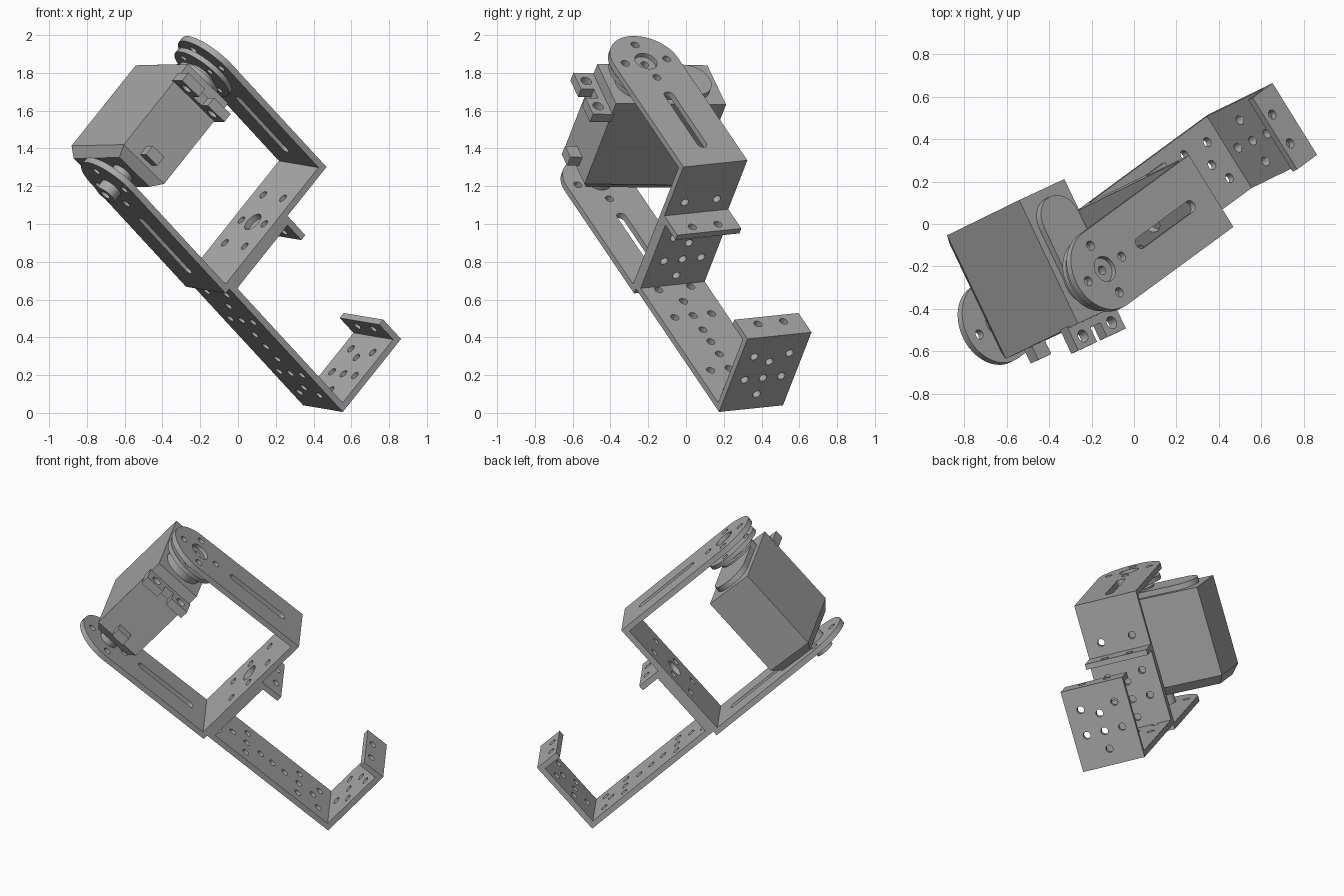
import bpy, math
from mathutils import Matrix, Vector

if "Cube" in bpy.data.objects:
    bpy.data.objects.remove(bpy.data.objects["Cube"])

grey = bpy.data.materials.new("metal grey")
grey.diffuse_color = (0.40, 0.40, 0.40, 1)
grey.use_nodes = True
grey.node_tree.nodes["Principled BSDF"].inputs["Base Color"].default_value = grey.diffuse_color

# Tilted frame: U along the arms, N along the hinge axis, W across the plates
U = Vector((-0.607, -0.445, 0.658)).normalized()
W = Vector((-0.524, 0.848, 0.087))
W = (W - U * W.dot(U)).normalized()
N = W.cross(U)
O = Vector((0.555, 0.175, 0.005))
T = 0.035          # sheet thickness
WID = 0.40         # sheet width
MID = WID / 2


def frame(x, y, u=0, n=0, w=0):
    m = Matrix((x, y, x.cross(y))).transposed().to_4x4()
    m.translation = O + U * u + N * n + W * w
    return m


def circle(x, y, r, n=20):
    return [(x + r * math.cos(2 * math.pi * i / n), y + r * math.sin(2 * math.pi * i / n)) for i in range(n)]


def rect(x0, y0, x1, y1):
    return [(x0, y0), (x1, y0), (x1, y1), (x0, y1)]


def stadium(x0, x1, y, r, n=14):
    a = [math.pi * i / n - math.pi / 2 for i in range(n + 1)]
    right = [(x1 + r * math.cos(t), y + r * math.sin(t)) for t in a]
    return right + [(x0 - r * math.cos(t), y - r * math.sin(t)) for t in a]


def sheet(name, matrix, loops, thick):
    """Filled outline (first loop) with holes (other loops), centred on its plane."""
    cu = bpy.data.curves.new(name, 'CURVE')
    cu.dimensions, cu.fill_mode, cu.extrude = '2D', 'BOTH', thick / 2
    for loop in loops:
        sp = cu.splines.new('POLY')
        sp.points.add(len(loop) - 1)
        for p, (x, y) in zip(sp.points, loop):
            p.co = (x, y, 0, 1)
        sp.use_cyclic_u = True
    tmp = bpy.data.objects.new(name + "_outline", cu)
    bpy.context.collection.objects.link(tmp)
    bpy.context.view_layer.update()
    me = bpy.data.meshes.new_from_object(tmp.evaluated_get(bpy.context.evaluated_depsgraph_get()))
    bpy.data.objects.remove(tmp)
    me.name = name
    me.materials.clear()
    me.materials.append(grey)
    ob = bpy.data.objects.new(name, me)
    ob.matrix_world = matrix
    bpy.context.collection.objects.link(ob)
    for p in me.polygons:
        p.use_smooth = False
    return ob


def holes(points, r=0.023):
    return [circle(x, y, r, 16) for x, y in points]


def cross(c, pitch=0.115):
    return [(c, MID), (c + pitch, MID), (c - pitch, MID), (c, MID + pitch), (c, MID - pitch)]


def pair(x, d=0.1):
    return [(x, MID - d), (x, MID + d)]


# ---- lower lipped bracket ----
L, H, LIP = 0.99, 0.517, 0.155
sheet("long_plate", frame(U, W, 0, T / 2),
      [rect(0, 0, L, WID)] + holes(cross(0.285) + cross(0.71) + pair(0.12) + pair(0.93) + [(0.5, MID)]), T)
for end, u, s in (("lower", 0, 1), ("upper", L, -1)):
    sheet(end + "_flange", frame(N, W, u + s * T / 2),
          [rect(0, 0, H, WID)] + holes(cross(0.217) + pair(0.38, 0.11)), T)
    sheet(end + "_lip", frame(U * s, W, u, H - T / 2),
          [rect(0, 0, LIP, WID)] + holes(pair(0.105, 0.08)), T)

# ---- upper fork bracket ----
N0, N1, HUB = -0.032, 0.863, 1.815
sheet("fork_base", frame(N, W, L + T / 2),
      [rect(N0, 0, N1, WID), circle(0.42, MID, 0.055, 24)]
      + holes(pair(0.60) + pair(0.42, 0.115) + pair(0.26)), T)
arm = [(L, 0)] + [(HUB + MID * math.sin(t), MID - MID * math.cos(t))
                  for t in (math.pi * i / 28 for i in range(29))] + [(L, WID)]
R = 0.13
ring = [(HUB + R, MID), (HUB - R, MID), (HUB, MID + R), (HUB, MID - R)]
for name, n in (("lower_arm", N0 + T / 2), ("upper_arm", N1 - T / 2)):
    sheet(name, frame(U, W, 0, n),
          [arm, stadium(1.15, 1.54, MID, 0.028), circle(HUB, MID, 0.062, 24)] + holes(ring), T)

# ---- servo, turned slightly about the hinge axis ----
ang = math.radians(8.5)
E1 = W * math.cos(ang) - U * math.sin(ang)
E2 = N.cross(E1)
A0, A1, B = -0.178, 0.467, 0.157


def layer(name, loops, n0, n1):
    return sheet(name, frame(E1, E2, HUB * 1.0, (n0 + n1) / 2, MID), loops, n1 - n0)


def loft(name, rings):
    k = len(rings[0][0])
    verts = [(x, y, z) for loop, z in rings for x, y in loop]
    faces = [tuple(reversed(range(k))), tuple(range(len(verts) - k, len(verts)))]
    for r in range(len(rings) - 1):
        for i in range(k):
            j = (i + 1) % k
            faces.append((r * k + i, r * k + j, (r + 1) * k + j, (r + 1) * k + i))
    me = bpy.data.meshes.new(name)
    me.from_pydata(verts, [], faces)
    me.materials.append(grey)
    ob = bpy.data.objects.new(name, me)
    ob.matrix_world = frame(E1, E2, HUB, 0, MID)
    bpy.context.collection.objects.link(ob)


c = 0.04
loft("servo_body", [(rect(A0 + c, -B + c, A1 - c, B - c), 0.075),
                    (rect(A0, -B, A1, B), 0.13), (rect(A0, -B, A1, B), 0.70)])
layer("gear_cover", [stadium(0.0, 0.30, 0, 0.12)], 0.69, 0.735)
layer("cable_block", [rect(A0 - 0.07, -0.04, A0 + 0.01, 0.05)], 0.155, 0.215)

# mounting ears with a notch between them
e = A0 - 0.115
layer("mounting_ears", [[(A0 + 0.01, -0.165), (A0 + 0.01, 0.165), (e, 0.165), (e, 0.035),
                         (A0 - 0.04, 0.035), (A0 - 0.04, -0.035), (e, -0.035), (e, -0.165)],
                        circle(A0 - 0.062, 0.1, 0.03), circle(A0 - 0.062, -0.1, 0.03)], 0.575, 0.63)

# output shaft, horn and rear pivot
layer("shaft_boss", [circle(0, 0, 0.125, 32)], 0.69, 0.745)
layer("shaft", [circle(0, 0, 0.08, 24)], 0.74, 0.775)
layer("horn_disc", [circle(0, 0, 0.18, 40)] + [circle(R * math.cos(t), R * math.sin(t), 0.02, 12)
      for t in (math.pi / 2 * i - ang for i in range(4))], 0.77, 0.798)
layer("horn_hub", [circle(0, 0, 0.06, 24), circle(0, 0, 0.022, 12)], 0.79, 0.84)
layer("rear_pivot", [circle(0, 0, 0.06, 24)], -0.04, 0.08)
layer("rear_pivot_cap", [circle(0, 0, 0.06, 24), circle(0, 0, 0.03, 16)], -0.085, -0.035)

# smooth the round walls, keep the edges crisp
bpy.ops.object.select_all(action='SELECT')
bpy.context.view_layer.objects.active = bpy.context.scene.objects[0]
bpy.ops.object.shade_smooth_by_angle(angle=math.radians(30))
